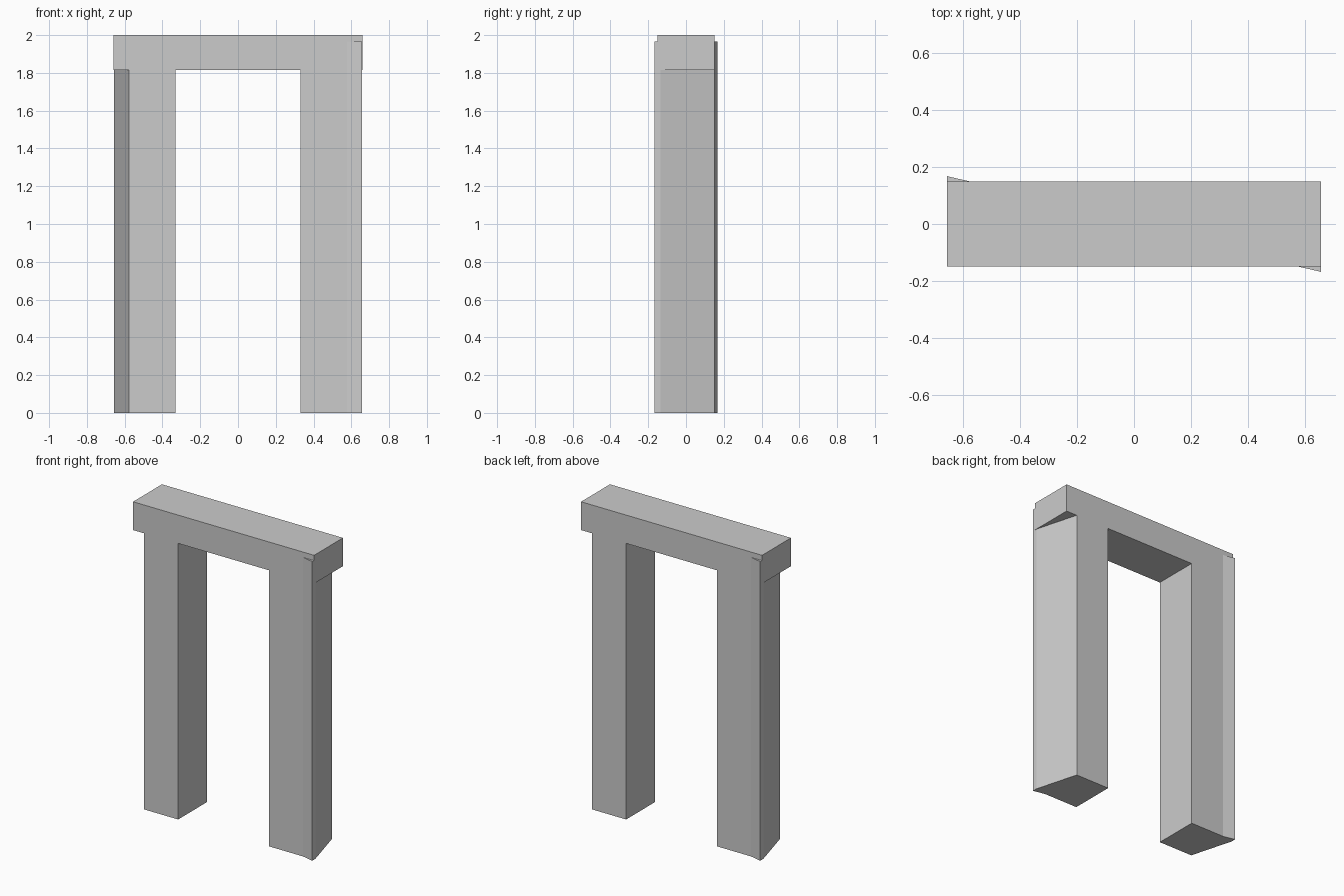
import bpy
import bmesh
import math

cube = bpy.data.objects.get("Cube")
if cube:
    bpy.data.objects.remove(cube, do_unlink=True)

# Single plain grey
grey = bpy.data.materials.new("plain grey")
grey.use_nodes = True
colour = (0.6, 0.6, 0.6, 1)
grey.diffuse_color = colour
grey.node_tree.nodes["Principled BSDF"].inputs["Base Color"].default_value = colour


def prism(name, outline, bottom, top, turn=0):
    """Extrude a plan outline upward between two heights."""
    bm = bmesh.new()
    base = bm.faces.new([bm.verts.new((x, y, bottom)) for x, y in outline])
    walls = bmesh.ops.extrude_face_region(bm, geom=[base])
    moved = [v for v in walls["geom"] if isinstance(v, bmesh.types.BMVert)]
    bmesh.ops.translate(bm, verts=moved, vec=(0, 0, top - bottom))
    bmesh.ops.recalc_face_normals(bm, faces=bm.faces)
    mesh = bpy.data.meshes.new(name)
    bm.to_mesh(mesh)
    bm.free()
    mesh.materials.append(grey)
    obj = bpy.data.objects.new(name, mesh)
    obj.rotation_euler.z = turn
    bpy.context.collection.objects.link(obj)
    return obj


half_width, half_depth = 0.658, 0.15
inner, bend = 0.33, 0.578

# Lintel across the top
prism("lintel", [(-half_width, -half_depth), (half_width, -half_depth),
                 (half_width, half_depth), (-half_width, half_depth)], 1.814, 2)

# Posts: slanted outer side with a flared lip, one turned half round
post = [(inner, -half_depth), (bend, -half_depth), (0.657, -0.168),
        (0.657, -0.135), (bend, half_depth), (inner, half_depth)]
prism("left_post", post, 0, 1.965)
prism("right_post", post, 0, 1.965, math.pi)
